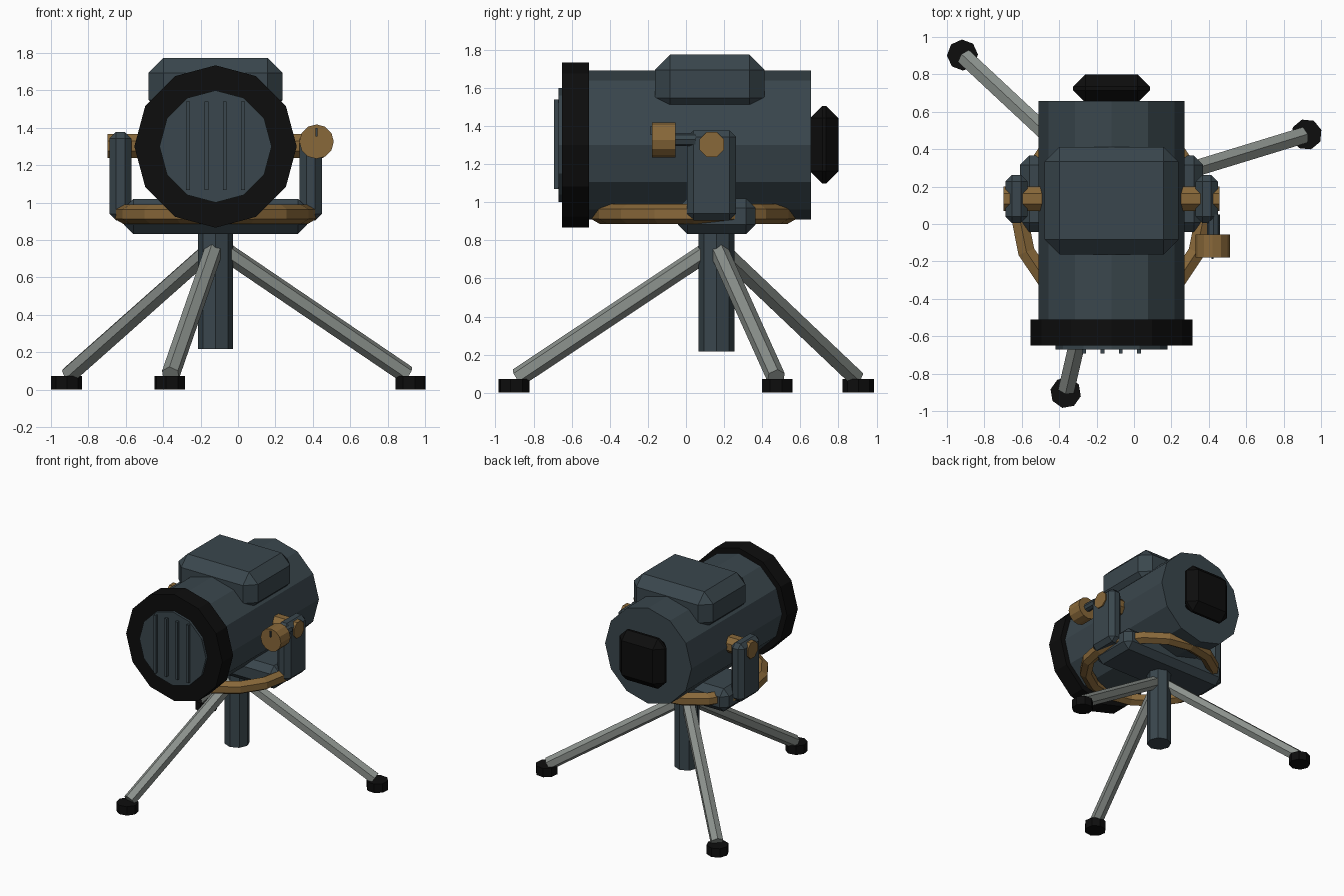
import bpy, bmesh, math
from mathutils import Vector, Matrix

if "Cube" in bpy.data.objects:
    bpy.data.objects.remove(bpy.data.objects["Cube"])

CX, CY, AXIS_Z = -0.12, 0.16, 1.30   # column centre and lamp axis height


def material(name, rgb):
    m = bpy.data.materials.new(name)
    m.diffuse_color = (*rgb, 1)
    m.use_nodes = True
    m.node_tree.nodes["Principled BSDF"].inputs["Base Color"].default_value = m.diffuse_color
    return m


SLATE = material("slate_blue", (0.042, 0.062, 0.074))
BLACK = material("black_rubber", (0.004, 0.004, 0.004))
BRASS = material("brass", (0.25, 0.14, 0.042))
GREY = material("grey_metal", (0.26, 0.285, 0.265))


def finish(name, bm, mat):
    bmesh.ops.recalc_face_normals(bm, faces=bm.faces)
    me = bpy.data.meshes.new(name)
    bm.to_mesh(me)
    bm.free()
    me.materials.append(mat)
    ob = bpy.data.objects.new(name, me)
    bpy.context.collection.objects.link(ob)
    return ob


def rod(name, a, b, r, sides, mat, turn=0.0):
    """Prism with its axis running from a to b."""
    a, b = Vector(a), Vector(b)
    d = b - a
    bm = bmesh.new()
    m = (Matrix.Translation((a + b) / 2) @ d.to_track_quat('Z', 'Y').to_matrix().to_4x4()
         @ Matrix.Rotation(turn, 4, 'Z'))
    bmesh.ops.create_cone(bm, cap_ends=True, segments=sides, radius1=r, radius2=r,
                          depth=d.length, matrix=m)
    return finish(name, bm, mat)


def box(name, x, y, z, mat, bevel=0.0):
    """Box given by its x, y and z ranges, with chamfered edges."""
    bm = bmesh.new()
    bmesh.ops.create_cube(bm, size=1)
    for v in bm.verts:
        v.co = [(r[0] + r[1]) / 2 + c * (r[1] - r[0]) for r, c in zip((x, y, z), v.co)]
    if bevel:
        bmesh.ops.bevel(bm, geom=list(bm.edges), offset=bevel, segments=1,
                        affect='EDGES', profile=0.5)
    return finish(name, bm, mat)


def torus(name, centre, major, minor, n, k, mat):
    bm = bmesh.new()
    rings = []
    for i in range(n):
        a = 2 * math.pi * i / n
        ring = []
        for j in range(k):
            t = 2 * math.pi * (j + 0.5) / k
            r = major + minor * math.cos(t)
            ring.append(bm.verts.new((centre[0] + r * math.cos(a),
                                      centre[1] + r * math.sin(a),
                                      centre[2] + minor * math.sin(t))))
        rings.append(ring)
    for i in range(n):
        p, q = rings[i], rings[(i + 1) % n]
        for j in range(k):
            bm.faces.new((p[j], q[j], q[(j + 1) % k], p[(j + 1) % k]))
    return finish(name, bm, mat)


def along_y(name, y0, y1, r, sides, mat, x=CX, z=AXIS_Z):
    return rod(name, (x, y0, z), (x, y1, z), r, sides, mat)


# Lamp housing, rim, front plate and its bars
along_y("lamp_housing", -0.53, 0.657, 0.39, 12, SLATE)
along_y("front_rim", -0.65, -0.51, 0.434, 12, BLACK)
along_y("front_plate", -0.67, -0.64, 0.30, 12, SLATE)
for i in range(4):
    x = CX + (i - 1.5) * 0.098
    box(f"front_bar_{i + 1}", (x - 0.01, x + 0.01), (-0.692, -0.66), (1.068, 1.54), SLATE)

# Top hood box and rear cap
box("top_box", (CX - 0.358, CX + 0.358), (-0.163, 0.413), (1.468, 1.774), SLATE, 0.08)
box("rear_cap", (CX - 0.205, CX + 0.205), (0.65, 0.80), (1.098, 1.506), BLACK, 0.065)

# Yoke: base, arms and pivots on both sides
box("yoke_base", (CX - 0.49, CX + 0.49), (-0.043, 0.365), (0.833, 1.02), SLATE, 0.05)
for side, s in (("left", -1), ("right", 1)):
    xs = sorted((CX + s * 0.45, CX + s * 0.568))
    box(f"{side}_yoke_arm", xs, (0.005, 0.263), (0.905, 1.377), SLATE, 0.035)
    rod(f"{side}_pivot", (CX + s * 0.35, 0.135, AXIS_Z + 0.003),
        (CX + s * 0.577, 0.135, AXIS_Z + 0.003), 0.07, 8, BRASS, math.pi / 8)

# Brass turning ring under the housing
torus("turning_ring", (CX, 0.04, 0.938), 0.493, 0.052, 16, 6, BRASS)

# Adjusting knob with shaft and pointer
along_y("knob_shaft", -0.07, 0.05, 0.034, 8, SLATE, 0.425, 1.328)
along_y("adjusting_knob", -0.178, -0.055, 0.092, 12, BRASS, 0.42, 1.326)
box("knob_pointer", (0.414, 0.426), (-0.187, -0.17), (1.352, 1.40), SLATE)

# Centre column
rod("centre_column", (CX, CY, 0.217), (CX, CY, 0.88), 0.094, 8, SLATE)

# Three legs with rubber feet
for i in range(3):
    a = math.radians(17 + 120 * i)
    c, s = math.cos(a), math.sin(a)
    rod(f"leg_{i + 1}", (CX + 0.06 * c, CY + 0.06 * s, 0.735),
        (CX + 1.07 * c, CY + 1.07 * s, 0.08), 0.05, 6, GREY)
    fx, fy = CX + 1.09 * c, CY + 1.09 * s
    rod(f"foot_{i + 1}", (fx, fy, 0), (fx, fy, 0.072), 0.083, 8, BLACK, a)
